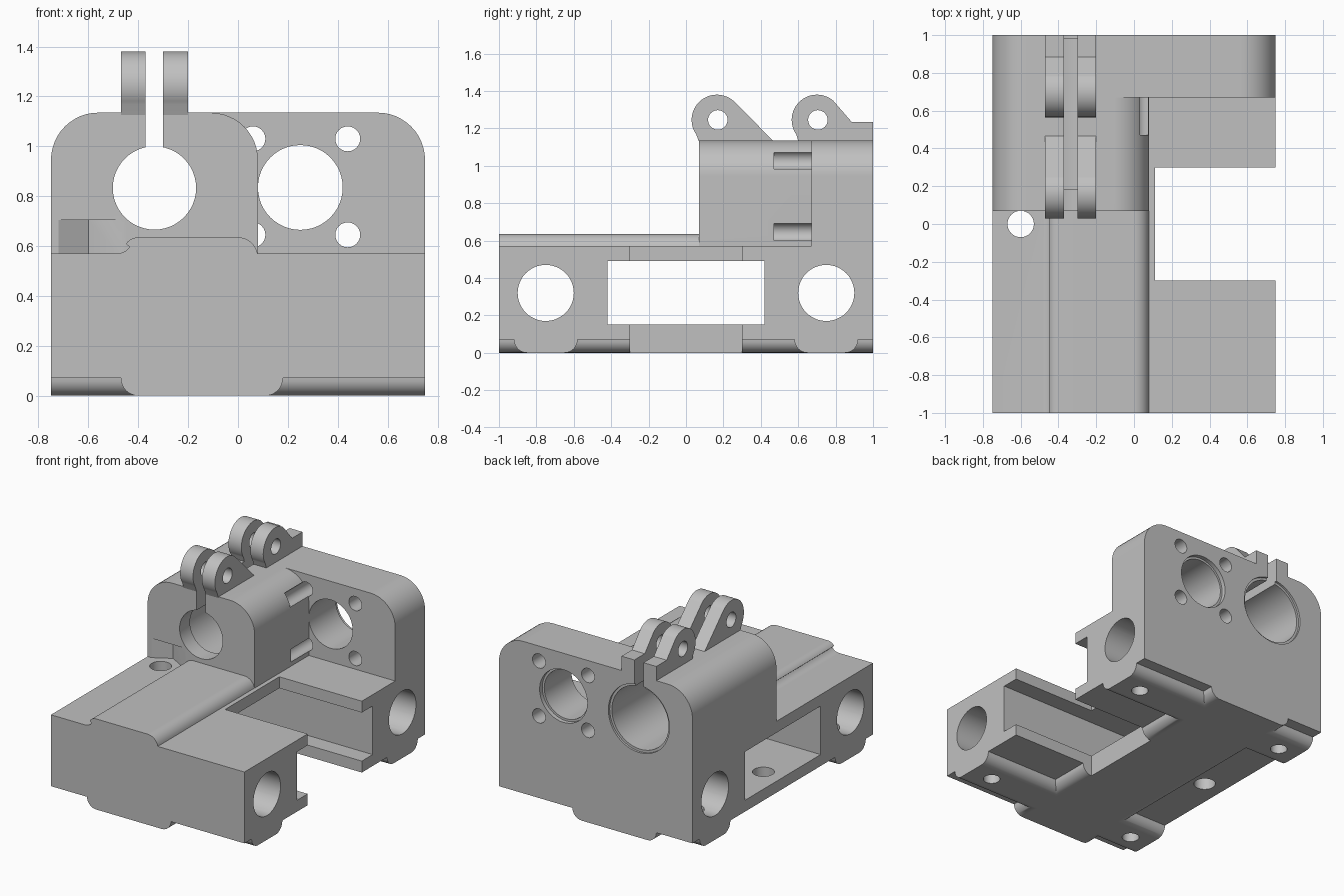
import bpy, bmesh, math
from mathutils import Vector

old = bpy.data.objects.get("Cube")
if old:
    bpy.data.objects.remove(old, do_unlink=True)

grey = bpy.data.materials.new("plain_grey")
grey.use_nodes = True
colour = (0.53, 0.53, 0.53, 1)
grey.diffuse_color = colour
grey.node_tree.nodes["Principled BSDF"].inputs["Base Color"].default_value = colour


def extrude(name, profile, axis, start, end):
    """Prism: profile pairs are (x, z) for axis y, (y, z) for x, (x, y) for z."""
    place = {"x": lambda a, b, t: (t, a, b),
             "y": lambda a, b, t: (a, t, b),
             "z": lambda a, b, t: (a, b, t)}[axis]
    bm = bmesh.new()
    face = bm.faces.new([bm.verts.new(place(a, b, start)) for a, b in profile])
    moved = bmesh.ops.extrude_face_region(bm, geom=[face])["geom"]
    shift = Vector(place(0, 0, end - start))
    bmesh.ops.translate(bm, vec=shift, verts=[v for v in moved if isinstance(v, bmesh.types.BMVert)])
    bmesh.ops.recalc_face_normals(bm, faces=bm.faces)
    mesh = bpy.data.meshes.new(name)
    bm.to_mesh(mesh)
    bm.free()
    mesh.materials.append(grey)
    obj = bpy.data.objects.new(name, mesh)
    bpy.context.collection.objects.link(obj)
    return obj


def arc(cx, cz, r, a0, a1, steps=12):
    angles = [math.radians(a0 + (a1 - a0) * i / steps) for i in range(steps + 1)]
    return [(cx + r * math.cos(a), cz + r * math.sin(a)) for a in angles]


def rect(a0, a1, b0, b1):
    return [(a0, b0), (a1, b0), (a1, b1), (a0, b1)]


def circle(cx, cz, r, steps=48):
    return arc(cx, cz, r, 0, 360, steps)[:-1]


def combine(target, other, operation):
    mod = target.modifiers.new(operation.lower(), "BOOLEAN")
    mod.operation = operation
    mod.solver = "EXACT"
    mod.object = other
    bpy.context.view_layer.objects.active = target
    bpy.ops.object.modifier_apply(modifier=mod.name)
    bpy.data.objects.remove(other, do_unlink=True)


def add(*args):
    combine(body, extrude("added_part", *args), "UNION")


def cut(*args):
    combine(body, extrude("cutter", *args), "DIFFERENCE")


def finish(obj):
    bpy.ops.object.select_all(action="DESELECT")
    obj.select_set(True)
    bpy.context.view_layer.objects.active = obj
    bpy.ops.object.shade_smooth_by_angle(angle=math.radians(30))
    mod = obj.modifiers.new("even_shading", "WEIGHTED_NORMAL")
    mod.keep_sharp = True


def raised_pad(a0, a1):
    """Underside pad with rounded flanks."""
    r = 0.07
    return ([(a0, 0.25), (a0, r)] + arc(a0 + r, r, r, 180, 270, 8)[1:]
            + arc(a1 - r, r, r, 270, 360, 8) + [(a1, 0.25)])


def tower_profile(right):
    r = 0.19
    return ([(-0.75, 0.4), (right, 0.4)] + arc(right - r, 1.135 - r, r, 0, 90)
            + arc(-0.75 + r, 1.135 - r, r, 90, 180))


# Base slab with underside pads
body = extrude("carriage_body", rect(-0.75, 0.75, -1, 1), "z", 0.07, 0.57)
add(raised_pad(-0.47, 0.18), "y", -1, 1)
for y in (-0.75, 0.75):
    add(raised_pad(y - 0.17, y + 0.17), "x", -0.75, 0.75)

# Raised ridge along the top of the base
ridge = ([(-0.485, 0.5), (0.08, 0.5)] + arc(0.0, 0.555, 0.08, 10, 90, 8)
         + arc(-0.40, 0.575, 0.06, 90, 145, 6) + arc(-0.485, 0.632, 0.062, -35, -90, 5))
add(ridge, "y", -1, 0.3)

# Bearing tower and motor plate
add(tower_profile(0.08), "y", 0.07, 0.8)
add(tower_profile(0.75), "y", 0.67, 1)

# Belt opening through the base and side notch
cut(rect(-0.42, 0.42, 0.15, 0.49), "x", -0.9, 0.9)
cut(rect(0.11, 0.9, -0.3, 0.3), "z", -0.1, 0.7)

# Cross bores with screw holes underneath
for y in (-0.75, 0.75):
    cut(circle(y, 0.32, 0.15), "x", -0.9, 0.9)
    for x in (-0.6, 0.58):
        cut(circle(x, y, 0.055, 24), "z", -0.1, 0.3)

# Screw hole and hexagonal nut clearance at the left
cut(circle(-0.6, 0, 0.07, 32), "z", -0.1, 0.7)
cut(arc(-0.6, 0, 0.139, 30, 330, 5), "z", 0.57, 0.705)

# Main bore: narrow mouth, wide barrel, chamfer-like rim, clamping slot
for r, y0, y1 in ((0.167, -0.1, 0.5), (0.22, 0.185, 1.1), (0.237, 0.985, 1.1)):
    cut(circle(-0.335, 0.833, r), "y", y0, y1)
cut(rect(-0.37, -0.30, 0.9, 1.3), "y", -0.1, 1.1)

# Motor opening and its four screw holes
for r, y0, y1 in ((0.17, 0.6, 1.1), (0.185, 0.97, 1.1)):
    cut(circle(0.25, 0.835, r), "y", y0, y1)
for x in (0.06, 0.44):
    for z in (0.645, 1.03):
        cut(circle(x, z, 0.05, 24), "y", 0.47, 1.1)
finish(body)

# Clevis lugs on top, in two pairs either side of the slot
front_lug = arc(0.165, 1.245, 0.135, 50, 215, 24) + [(0.08, 1.1), (0.50, 1.1)]
rear_lug = (arc(0.70, 1.245, 0.135, 50, 215, 24)
            + [(0.61, 1.1), (1.0, 1.1), (1.0, 1.235), (0.885, 1.235)])
for side, x in (("right", -0.47), ("left", -0.30)):
    for place, outline, y in (("front", front_lug, 0.17), ("rear", rear_lug, 0.705)):
        lug = extrude(f"{place}_{side}_lug", outline, "x", x, x + 0.10)
        pin = extrude("pin_cutter", circle(y, 1.245, 0.052, 32), "x", x - 0.1, x + 0.2)
        combine(lug, pin, "DIFFERENCE")
        finish(lug)
